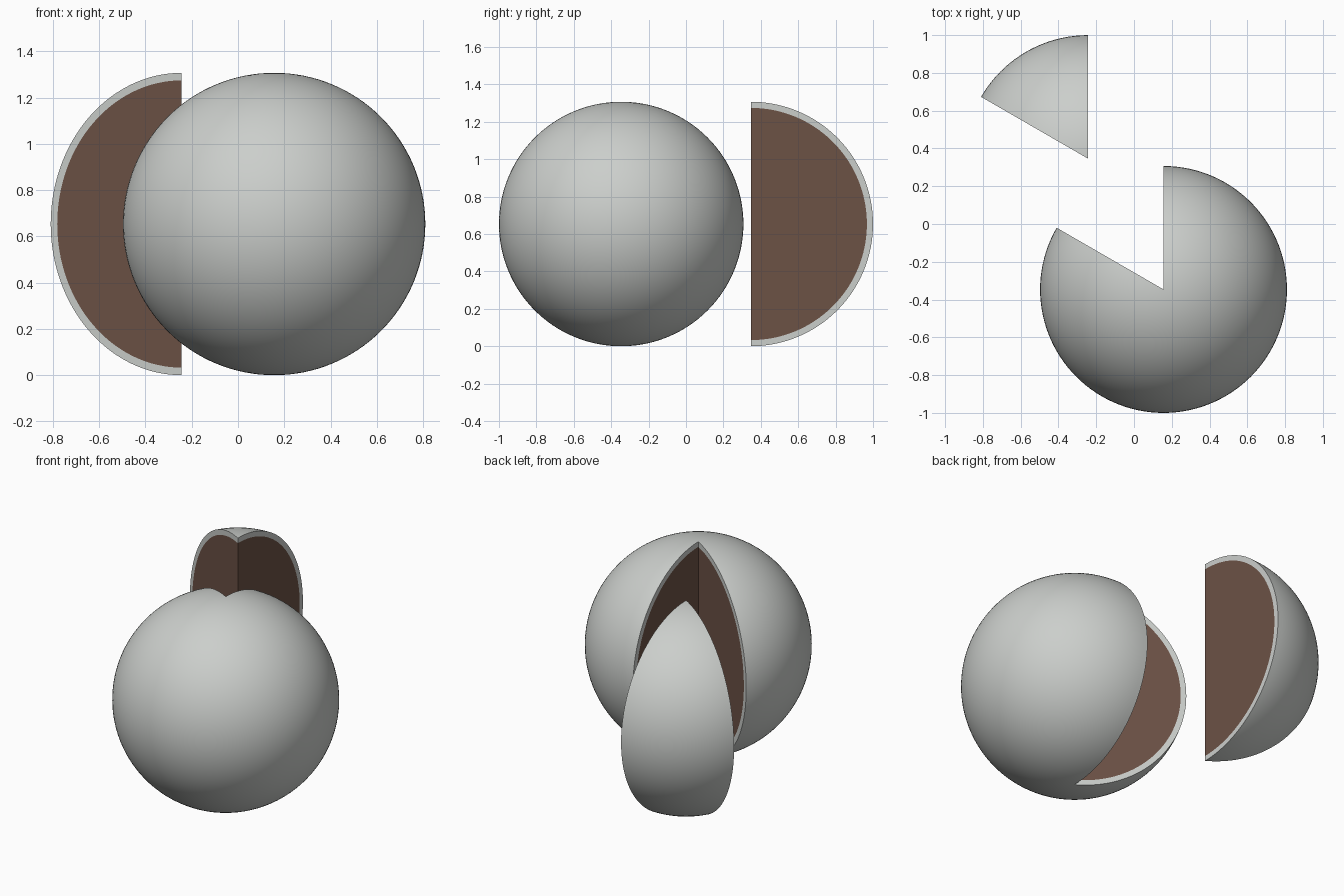
import bpy, bmesh
from math import sin, cos, pi, radians

if "Cube" in bpy.data.objects:
    bpy.data.objects.remove(bpy.data.objects["Cube"])

R = 0.6535            # outer radius
RI = R * 0.95         # radius of the brown core on the cut faces
GAP = 0.80            # distance the slice is pulled out
CX, CY = 0.1563, -0.3465
N = 64                # steps from pole to pole


def material(name, rgb):
    m = bpy.data.materials.new(name)
    m.diffuse_color = (*rgb, 1)
    m.use_nodes = True
    m.node_tree.nodes["Principled BSDF"].inputs["Base Color"].default_value = m.diffuse_color
    return m


skin = material("grey skin", (0.60, 0.62, 0.60))
core = material("brown core", (0.150, 0.084, 0.060))


def sphere_sector(name, start, end, steps, centre):
    """Solid sphere sector about z, with a grey rim and brown core on both cuts."""
    bm = bmesh.new()

    def arc(r, a):
        return [bm.verts.new((r * sin(t) * cos(a), r * sin(t) * sin(a), r * cos(t)))
                for t in (pi * i / N for i in range(N + 1))]

    # rounded outer skin
    arcs = [arc(R, radians(start + (end - start) * k / steps)) for k in range(steps + 1)]
    for a, b in zip(arcs, arcs[1:]):
        for i in range(N):
            bm.faces.new((a[i], a[i + 1], b[i + 1], b[i]))
    # flat cut faces: ring of skin around a half disc of core
    for outer, ang in ((arcs[0], start), (arcs[-1], end)):
        inner = arc(RI, radians(ang))
        for i in range(N):
            bm.faces.new((outer[i], outer[i + 1], inner[i + 1], inner[i]))
        bm.faces.new(inner).material_index = 1
    bmesh.ops.remove_doubles(bm, verts=bm.verts, dist=1e-5)
    bmesh.ops.recalc_face_normals(bm, faces=bm.faces)

    me = bpy.data.meshes.new(name)
    bm.to_mesh(me)
    bm.free()
    me.materials.append(skin)
    me.materials.append(core)
    ob = bpy.data.objects.new(name, me)
    ob.location = (*centre, R)
    bpy.context.collection.objects.link(ob)
    bpy.ops.object.select_all(action='DESELECT')
    ob.select_set(True)
    bpy.context.view_layer.objects.active = ob
    bpy.ops.object.shade_smooth_by_angle(angle=radians(30))


# large body, missing the 60 degree slice
sphere_sector("cut_sphere", 150, 450, 100, (CX, CY))
# slice pulled out along its middle direction
mid = radians(120)
sphere_sector("sphere_slice", 90, 150, 20, (CX + GAP * cos(mid), CY + GAP * sin(mid)))
